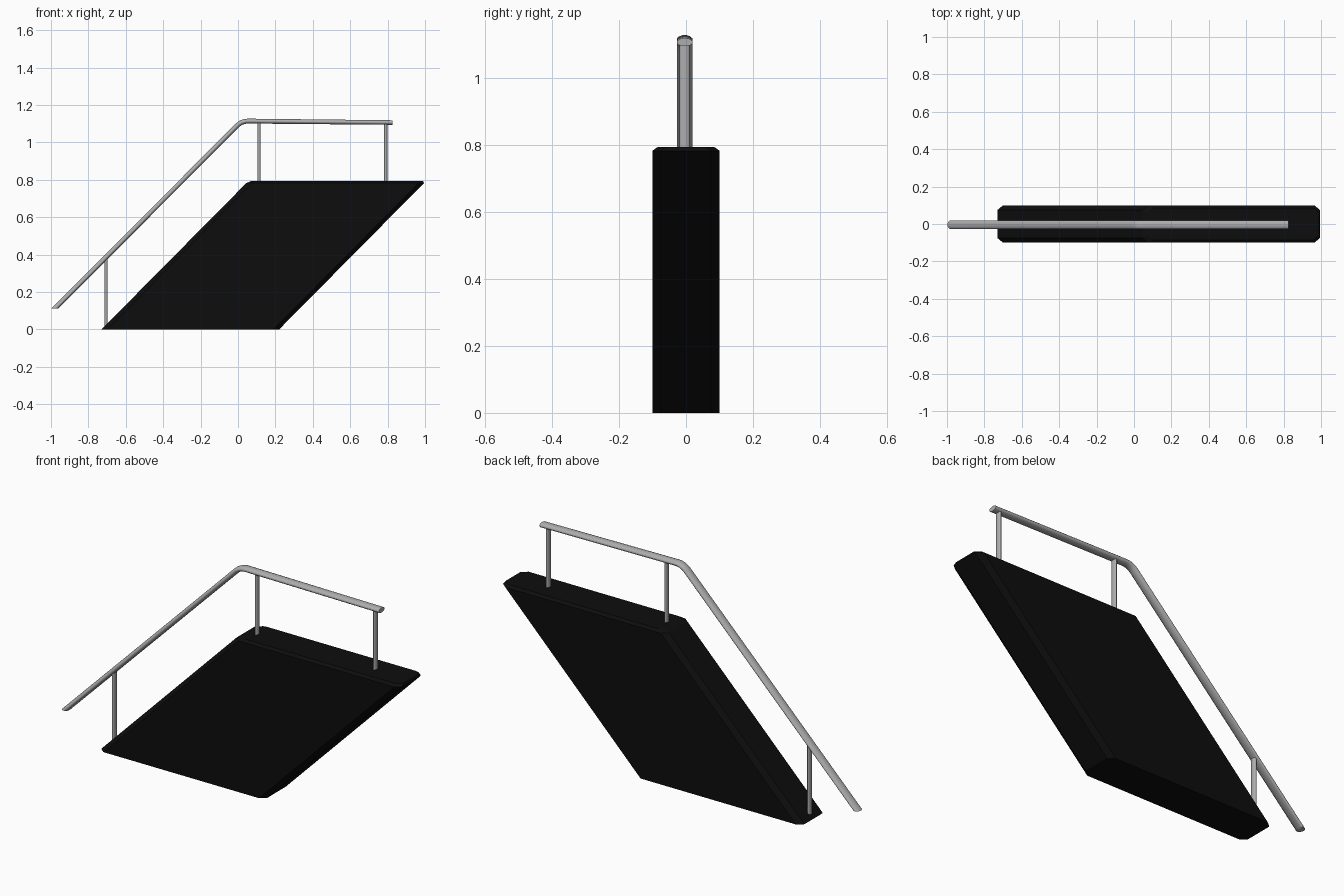
import bpy, bmesh, math
from mathutils import Vector

cube = bpy.data.objects.get("Cube")
if cube:
    bpy.data.objects.remove(cube, do_unlink=True)


def material(name, value):
    mat = bpy.data.materials.new(name)
    mat.use_nodes = True
    color = (value, value, value, 1)
    mat.diffuse_color = color
    mat.node_tree.nodes["Principled BSDF"].inputs["Base Color"].default_value = color
    return mat


black = material("black", 0.004)
steel = material("steel grey", 0.42)


def loft(name, rings, mat, smooth=True):
    """Skin a list of equal point rings and cap both ends."""
    bm = bmesh.new()
    loops = [[bm.verts.new(p) for p in ring] for ring in rings]
    n = len(loops[0])
    for a, b in zip(loops, loops[1:]):
        for i in range(n):
            j = (i + 1) % n
            bm.faces.new((a[i], a[j], b[j], b[i]))
    bm.faces.new(loops[0])
    bm.faces.new(loops[-1])
    bmesh.ops.recalc_face_normals(bm, faces=bm.faces)
    mesh = bpy.data.meshes.new(name)
    bm.to_mesh(mesh)
    bm.free()
    obj = bpy.data.objects.new(name, mesh)
    bpy.context.collection.objects.link(obj)
    mesh.materials.append(mat)
    if smooth:
        bpy.ops.object.select_all(action="DESELECT")
        obj.select_set(True)
        bpy.context.view_layer.objects.active = obj
        bpy.ops.object.shade_smooth_by_angle(angle=math.radians(50))
    return obj


# Slanted wall: a chamfered rectangle sheared upwards, with a bevelled top rim
def wall_ring(z, inset):
    hx, hy, cx, cy = 0.475 - inset, 0.1 - inset, 0.03, 0.025
    middle = -0.255 + 0.99 * z
    corners = [(hx, hy - cy), (hx - cx, hy), (cx - hx, hy), (-hx, hy - cy),
               (-hx, cy - hy), (cx - hx, -hy), (hx - cx, -hy), (hx, cy - hy)]
    return [(middle + x, y, z) for x, y in corners]


loft("slanted_wall", [wall_ring(0, 0), wall_ring(0.782, 0), wall_ring(0.793, 0.015)],
     black, smooth=False)

# Handrail: an oval tube along a bent path
RAIL_Y = -0.004
SIDES = 12


def oval(center, across, ry, rn):
    ring = []
    for i in range(SIDES):
        a = math.tau * (i + 0.5) / SIDES
        ring.append(center + Vector((0, ry * math.cos(a), 0)) + across * rn * math.sin(a))
    return ring


foot = Vector((-0.979, RAIL_Y, 0.112))
knee = Vector((0.02, RAIL_Y, 1.114))
tip = Vector((0.825, RAIL_Y, 1.106))
rings = [oval(foot, Vector((-1, 0, 0)), 0.024, 0.019)]      # level cut at the foot
up, along = (knee - foot).normalized(), (tip - knee).normalized()
start, end = knee - up * 0.035, knee + along * 0.035
for k in range(6):
    t = k / 5
    p = start * (1 - t) ** 2 + knee * 2 * t * (1 - t) + end * t * t
    d = up.lerp(along, t).normalized()
    rings.append(oval(p, Vector((-d.z, 0, d.x)), 0.024, 0.0135))
rings.append(oval(tip, Vector((0, 0, 1)), 0.024, 0.0125))
loft("handrail", rings, steel)

# Posts
for name, x, low, high in (("lower_post", -0.705, 0.005, 0.385),
                           ("middle_post", 0.113, 0.78, 1.112),
                           ("upper_post", 0.79, 0.78, 1.106)):
    loft(name, [oval(Vector((x, RAIL_Y, z)), Vector((1, 0, 0)), 0.016, 0.0085)
                for z in (low, high)], steel)
